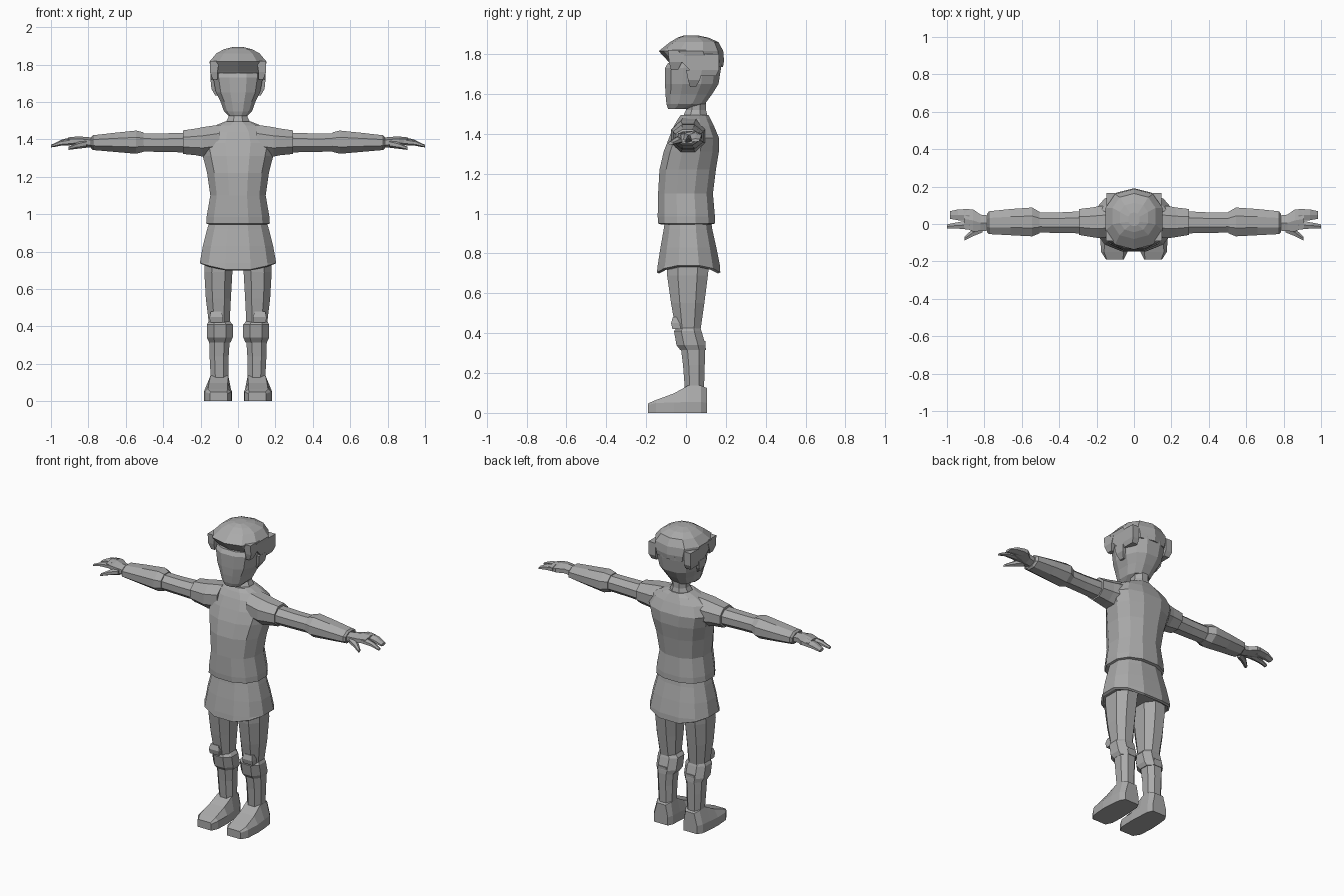
import bpy, bmesh, math

grey = bpy.data.materials.new("plain grey")
grey.diffuse_color = (0.4, 0.4, 0.4, 1)


def loft(name, rings, mirror=False):
    """Skin a list of point rings, cap both ends, optionally mirror across x."""
    bm = bmesh.new()
    loops = [[bm.verts.new(p) for p in r] for r in rings]
    n = len(loops[0])
    for a, b in zip(loops, loops[1:]):
        for i in range(n):
            j = (i + 1) % n
            bm.faces.new((a[i], a[j], b[j], b[i]))
    bm.faces.new(loops[0][::-1])
    bm.faces.new(loops[-1])
    bmesh.ops.recalc_face_normals(bm, faces=bm.faces)
    me = bpy.data.meshes.new(name)
    bm.to_mesh(me)
    bm.free()
    me.materials.append(grey)
    ob = bpy.data.objects.new(name, me)
    bpy.context.collection.objects.link(ob)
    if mirror:
        ob.modifiers.new("mirror", 'MIRROR')
    return ob


def oval(a0, a1, b0, b1, n, square=1.0):
    """Polygon with flat sides that fills the given bounds."""
    k = math.cos(math.pi / n) ** square
    pts = []
    for i in range(n):
        t = 2 * math.pi * (i + 0.5) / n
        c, s = math.cos(t), math.sin(t)
        u = math.copysign(abs(c) ** square, c) / k
        v = math.copysign(abs(s) ** square, s) / k
        pts.append(((a0 + a1) / 2 + u * (a1 - a0) / 2, (b0 + b1) / 2 + v * (b1 - b0) / 2))
    return pts


def upright(name, rows, n=12, square=1.0, mirror=False):
    # rows: z, x0, x1, y0, y1
    return loft(name, [[(x, y, z) for x, y in oval(x0, x1, y0, y1, n, square)]
                       for z, x0, x1, y0, y1 in rows], mirror)


def body(name, rows, n=12, square=1.0):
    # rows centred on x = 0: z, half width, y0, y1
    return upright(name, [(z, -w, w, a, b) for z, w, a, b in rows], n, square)


def sideways(name, rows, n=8, square=1.0):
    # rows: x, y0, y1, z0, z1
    return loft(name, [[(x, y, z) for y, z in oval(y0, y1, z0, z1, n, square)]
                       for x, y0, y1, z0, z1 in rows], True)


# Shirt with a collar
body("shirt", [(.945, .155, -.125, .125), (.95, .17, -.14, .145), (.985, .168, -.142, .145),
               (1.10, .148, -.14, .135), (1.22, .165, -.133, .15), (1.31, .188, -.112, .165),
               (1.38, .205, -.085, .165), (1.44, .175, -.06, .14), (1.475, .12, -.04, .122),
               (1.495, .07, -.025, .112)], 12, .85)

# Skirt with a hem that rises at the sides and a recessed underside
skirt = body("skirt", [(.97, .15, -.105, .125), (.92, .165, -.112, .132), (.83, .188, -.128, .152),
                       (.74, .204, -.142, .17), (.70, .206, -.146, .172), (.695, .195, -.135, .16),
                       (.73, .17, -.11, .135)], 12, .85)
for v in skirt.data.vertices:
    if v.co.z < .72:
        v.co.z += .04 * min(1, abs(v.co.x) / .2) ** 2

# Neck, head
body("neck", [(1.46, .075, -.02, .115), (1.50, .06, -.01, .105), (1.52, .05, 0, .10),
              (1.58, .052, 0, .10)], 8)
body("head", [(1.525, .05, -.09, .01), (1.55, .075, -.098, .095), (1.60, .093, -.103, .132),
              (1.65, .118, -.105, .163), (1.73, .133, -.105, .176), (1.755, .134, -.09, .178)], 12, .8)

# Hair with an overhanging fringe
body("hair", [(1.735, .134, -.06, .18), (1.765, .142, -.085, .185), (1.815, .153, -.13, .18),
              (1.86, .115, -.075, .158), (1.882, .075, -.04, .11), (1.893, .03, -.01, .06)], 10, .85)
upright("side_hair", [(1.69, .10, .137, .06, .15), (1.72, .10, .146, .02, .165),
                      (1.80, .10, .148, -.06, .165)], 4, .5, True)
upright("temple_tuft", [(1.72, .11, .135, -.075, -.04), (1.76, .11, .15, -.085, -.02),
                        (1.82, .10, .15, -.09, .0)], 4, .5, True)
upright("ear", [(1.635, .10, .122, .02, .05), (1.67, .10, .142, .01, .07),
                (1.72, .10, .147, .0, .08)], 4, .5, True)

# Arms: sleeve, upper arm, forearm wrap
sideways("sleeve", [(.10, -.065, .10, 1.32, 1.478), (.19, -.075, .095, 1.308, 1.465),
                    (.225, -.07, .088, 1.315, 1.458), (.295, -.058, .08, 1.322, 1.448)])
sideways("upper_arm", [(.28, -.05, .068, 1.33, 1.435), (.40, -.048, .062, 1.333, 1.432),
                       (.53, -.045, .06, 1.335, 1.432)])
sideways("forearm", [(.505, -.05, .065, 1.333, 1.437), (.545, -.066, .088, 1.323, 1.447),
                     (.66, -.06, .08, 1.333, 1.435), (.775, -.054, .068, 1.343, 1.422),
                     (.785, -.045, .055, 1.352, 1.412)])

# Hands: palm, two finger groups, thumb
sideways("palm", [(.77, -.035, .045, 1.357, 1.405), (.82, -.038, .05, 1.363, 1.41),
                  (.86, -.04, .078, 1.37, 1.412), (.91, -.02, .075, 1.375, 1.408)], 6)
sideways("outer_fingers", [(.88, .015, .08, 1.373, 1.41), (.94, .02, .078, 1.37, 1.398),
                           (.985, .028, .068, 1.36, 1.375)], 6)
sideways("inner_finger", [(.88, -.03, .02, 1.372, 1.406), (.95, -.024, .008, 1.368, 1.392),
                          (1.0, -.024, -.002, 1.358, 1.37)], 6)
sideways("thumb", [(.81, -.045, 0, 1.358, 1.395), (.86, -.065, -.025, 1.352, 1.382),
                   (.905, -.088, -.066, 1.345, 1.36)], 6)

# Legs: thigh, knee cuff, knee patch, shin
upright("thigh", [(.80, .02, .175, -.10, .12), (.69, .03, .18, -.095, .11), (.55, .038, .172, -.075, .092),
                  (.41, .045, .155, -.05, .072)], 8, .85, True)
upright("knee_cuff", [(.43, .045, .155, -.045, .07), (.41, .028, .166, -.06, .078),
                      (.34, .028, .166, -.048, .098), (.315, .04, .155, -.028, .10)], 8, .85, True)
upright("knee_patch", [(.42, .085, .15, -.068, -.02), (.45, .08, .152, -.075, -.02),
                       (.48, .09, .145, -.066, -.02)], 4, .5, True)
upright("shin", [(.36, .042, .155, -.03, .098), (.24, .05, .152, -.015, .094),
                 (.11, .052, .145, -.005, .09)], 8, .85, True)

# Shoes: flat sole, upright rim, sloping top
loft("shoe", [[(x0, y, 0), (x1, y, 0), (x1, y, rim), (t1, y, top), (t0, y, top), (x0, y, rim)]
              for y, x0, x1, t0, t1, rim, top in (
                  (-.19, .055, .15, .06, .145, .04, .048),
                  (-.15, .035, .175, .055, .16, .05, .065),
                  (-.06, .032, .182, .055, .155, .052, .098),
                  (.01, .036, .178, .052, .147, .055, .137),
                  (.075, .04, .17, .052, .147, .055, .137),
                  (.105, .055, .15, .07, .13, .05, .125))], True)
